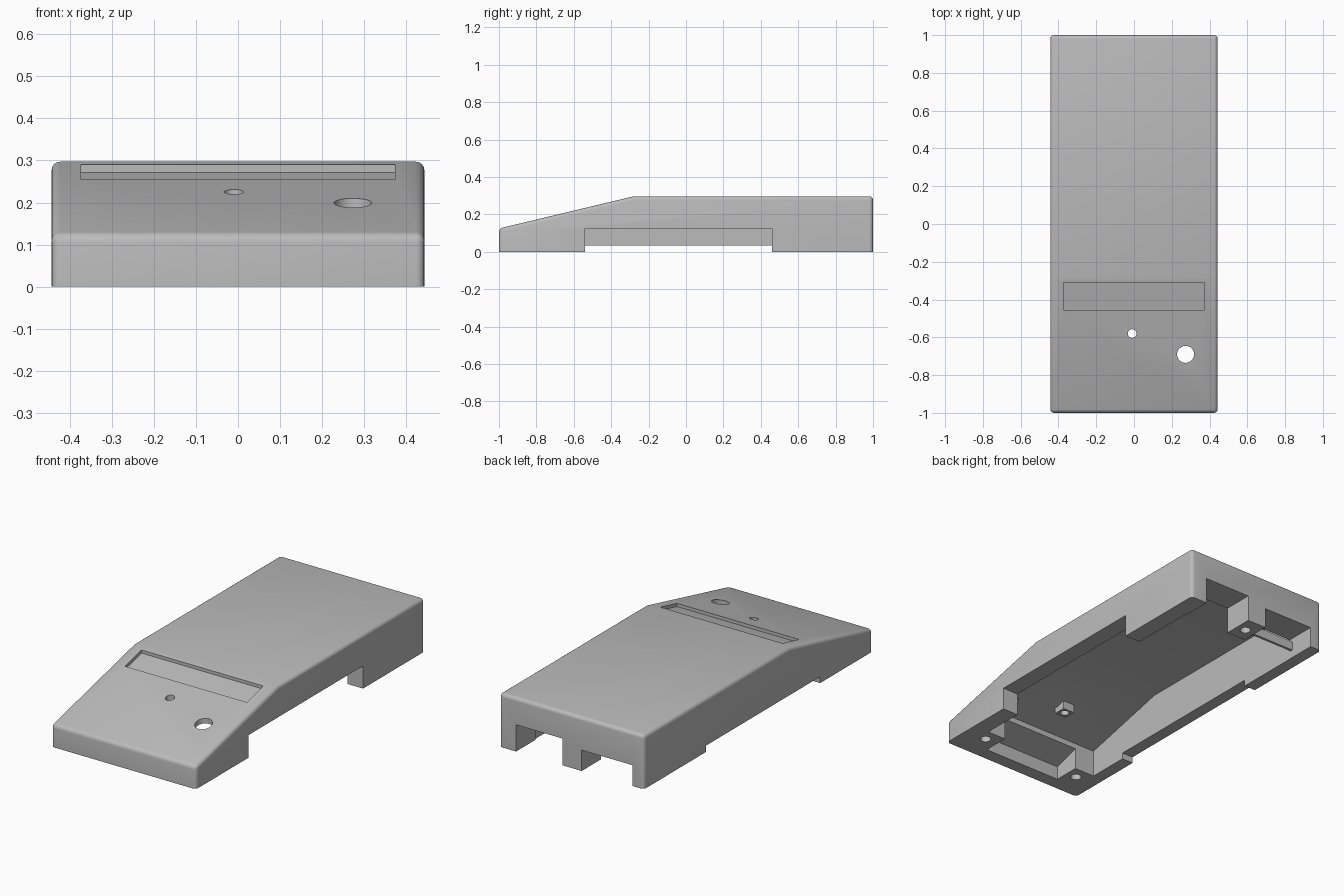
import bpy, bmesh
from mathutils import Matrix

cube = bpy.data.objects.get("Cube")
if cube:
    bpy.data.objects.remove(cube, do_unlink=True)

grey = bpy.data.materials.new("light_grey_plastic")
grey.use_nodes = True
COLOUR = (0.5, 0.5, 0.5, 1)
grey.diffuse_color = COLOUR
grey.node_tree.nodes["Principled BSDF"].inputs["Base Color"].default_value = COLOUR

SLOPE = 0.239
FRONT_Z, TOP_Z, CREASE_Y = 0.125, 0.297, -0.28


def slope_z(y, drop=0.0):
    """Height of the sloping front panel at y."""
    return FRONT_Z + (y + 1) * SLOPE - drop


def finish(bm, name):
    bmesh.ops.recalc_face_normals(bm, faces=bm.faces)
    mesh = bpy.data.meshes.new(name)
    bm.to_mesh(mesh)
    bm.free()
    obj = bpy.data.objects.new(name, mesh)
    mesh.materials.append(grey)
    bpy.context.collection.objects.link(obj)
    return obj


def prism_bm(profile, x0, x1):
    """Extrude a (y, z) profile across x."""
    bm = bmesh.new()
    face = bm.faces.new([bm.verts.new((x0, y, z)) for y, z in profile])
    side = bmesh.ops.extrude_face_region(bm, geom=[face])["geom"]
    verts = [v for v in side if isinstance(v, bmesh.types.BMVert)]
    bmesh.ops.translate(bm, verts=verts, vec=(x1 - x0, 0, 0))
    return bm


def prism(name, profile, x0, x1):
    return finish(prism_bm(profile, x0, x1), name)


def box(name, x0, x1, y0, y1, z0, z1):
    return prism(name, [(y0, z0), (y1, z0), (y1, z1), (y0, z1)], x0, x1)


def drill(name, x, y, radius, z0, z1):
    bm = bmesh.new()
    bmesh.ops.create_cone(bm, cap_ends=True, segments=32, radius1=radius,
                          radius2=radius, depth=z1 - z0,
                          matrix=Matrix.Translation((x, y, (z0 + z1) / 2)))
    return finish(bm, name)


def combine(target, tool, operation="DIFFERENCE"):
    tool.hide_render = True
    mod = target.modifiers.new(tool.name, "BOOLEAN")
    mod.operation = operation
    mod.solver = "EXACT"
    mod.object = tool
    bpy.context.view_layer.objects.active = target
    bpy.ops.object.modifier_apply(modifier=mod.name)
    bpy.data.objects.remove(tool, do_unlink=True)


# Outer casing with softened upper and corner edges
bm = prism_bm([(-1, 0), (-1, FRONT_Z), (CREASE_Y, TOP_Z), (1, TOP_Z), (1, 0)],
              -0.443, 0.443)
rounded = []
for edge in bm.edges:
    a, b = (v.co for v in edge.verts)
    on_floor = max(a.z, b.z) < 0.01
    crease = abs(a.y - CREASE_Y) < 0.01 and abs(b.y - CREASE_Y) < 0.01
    if not on_floor and not crease:
        rounded.append(edge)
bmesh.ops.recalc_face_normals(bm, faces=bm.faces)
bmesh.ops.bevel(bm, geom=rounded, offset=0.02, segments=4, profile=0.5,
                affect="EDGES", clamp_overlap=True)
casing = finish(bm, "casing")

# Hollow interior and the front pocket between the screw bosses
WALL = 0.028
combine(casing, prism("cavity", [
    (-0.777, -0.1), (-0.777, slope_z(-0.777, WALL)),
    (CREASE_Y, TOP_Z - WALL), (0.83, TOP_Z - WALL), (0.83, -0.1)],
    -0.374, 0.347))
combine(casing, prism("front_pocket", [
    (-0.925, -0.1), (-0.925, 0.075), (-0.76, 0.125), (-0.76, -0.1)],
    -0.25, 0.233))

# Side openings and rear connector notches
combine(casing, box("tall_side_opening", 0.3, 0.5, -0.54, 0.46, -0.1, 0.125))
combine(casing, box("low_side_opening", -0.5, -0.33, -0.54, 0.46, -0.1, 0.035))
combine(casing, box("tall_rear_notch", 0.055, 0.34, 0.8, 1.1, -0.1, 0.148))
combine(casing, box("low_rear_notch", -0.373, -0.062, 0.8, 1.1, -0.1, 0.115))

# Plate set back inside the low rear notch
combine(casing, box("rear_plate", -0.39, -0.05, 0.835, 0.85, 0.045, 0.095), "UNION")

# Display recess following the sloping panel
Y0, Y1, DEPTH = -0.455, -0.31, 0.018
combine(casing, prism("display_recess", [
    (Y0, slope_z(Y0, DEPTH)), (Y1, slope_z(Y1, DEPTH)), (Y1, 0.4), (Y0, 0.4)],
    -0.373, 0.373))

# Sensor boss under the panel, then the two panel holes
combine(casing, box("sensor_boss", -0.045, 0.025, -0.615, -0.545, 0.16, 0.208), "UNION")
combine(casing, drill("small_panel_hole", -0.01, -0.58, 0.023, 0.1, 0.4))
combine(casing, drill("large_panel_hole", 0.273, -0.69, 0.045, 0.06, 0.4))

# Blind screw holes in the underside
for x, y in ((0.31, -0.845), (-0.31, -0.845), (0, 0.91)):
    combine(casing, drill("screw_hole", x, y, 0.028, -0.1, 0.08))

# Crisp cuts, smooth rounded edges
bpy.ops.object.select_all(action="DESELECT")
casing.select_set(True)
bpy.context.view_layer.objects.active = casing
bpy.ops.object.shade_smooth_by_angle(angle=0.6)
